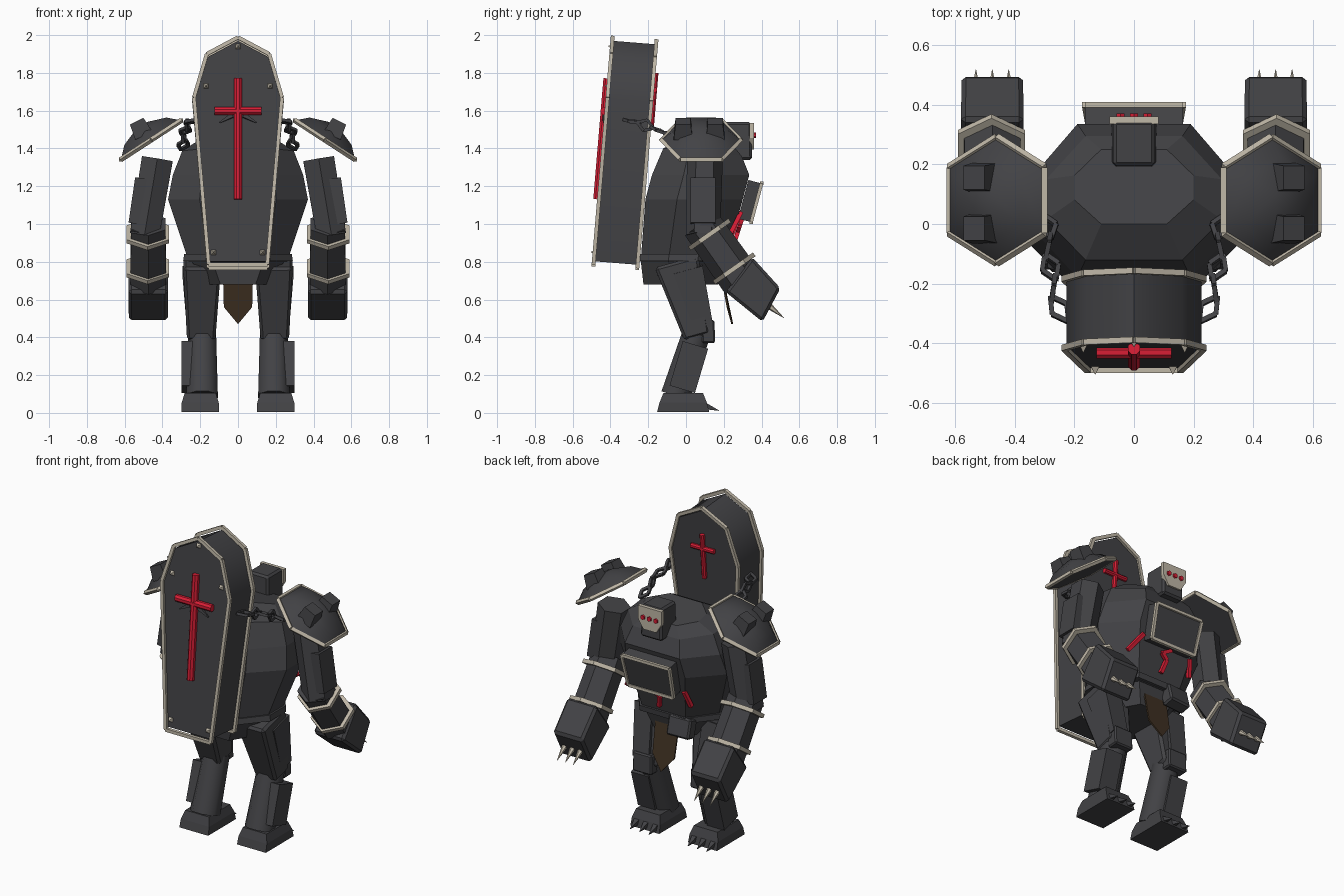
import bpy, bmesh, math
from mathutils import Vector as V

if "Cube" in bpy.data.objects:
    bpy.data.objects.remove(bpy.data.objects["Cube"])


def material(name, col):
    m = bpy.data.materials.new(name)
    m.diffuse_color = (*col, 1)
    m.use_nodes = True
    m.node_tree.nodes["Principled BSDF"].inputs["Base Color"].default_value = m.diffuse_color
    return m


IRON = material("dark iron", (0.055, 0.055, 0.06))
BONE = material("bone trim", (0.53, 0.48, 0.39))
RED = material("blood red", (0.7, 0.013, 0.036))
BROWN = material("brown leather", (0.05, 0.03, 0.016))


def build(name, mat, lofts, mirror=False, bevel=0, smooth=False):
    """One object from several capped lofts, each a list of rings."""
    bm = bmesh.new()
    for rings in lofts:
        rows = [[bm.verts.new(p) for p in r] for r in rings]
        n = len(rows[0])
        for a, b in zip(rows, rows[1:]):
            for i in range(n):
                bm.faces.new((a[i], a[(i + 1) % n], b[(i + 1) % n], b[i]))
        bm.faces.new(rows[0][::-1])
        bm.faces.new(rows[-1])
    bmesh.ops.recalc_face_normals(bm, faces=bm.faces[:])
    me = bpy.data.meshes.new(name)
    bm.to_mesh(me)
    bm.free()
    me.materials.append(mat)
    ob = bpy.data.objects.new(name, me)
    bpy.context.collection.objects.link(ob)
    if smooth:
        bpy.ops.object.select_all(action='DESELECT')
        bpy.context.view_layer.objects.active = ob
        ob.select_set(True)
        bpy.ops.object.shade_smooth_by_angle(angle=math.radians(50))
    if bevel:
        b = ob.modifiers.new("bevel", 'BEVEL')
        b.width, b.segments = bevel, 1
    if mirror:
        ob.modifiers.new("mirror", 'MIRROR')
    return ob


def tube(p, q, r0, r1=None, n=4):
    """Prism from p to q; r is a half width, or a (sideways, other) pair."""
    p, q = V(p), V(q)
    a = (q - p).normalized()
    x = V((1, 0, 0)) if abs(a.x) < 0.95 else V((0, 1, 0))
    u = (x - a * x.dot(a)).normalized()
    w = a.cross(u)
    k = math.sqrt(2) if n == 4 else 1
    rings = []
    for c, r in ((p, r0), (q, r0 if r1 is None else r1)):
        ru, rv = r if isinstance(r, tuple) else (r, r)
        t = [(i + 0.5) * 2 * math.pi / n for i in range(n)]
        rings.append([c + k * (u * ru * math.cos(s) + w * rv * math.sin(s)) for s in t])
    return rings


def frame(pts, w):
    return [tube(p, q, w) for p, q in zip(pts, pts[1:] + pts[:1])]


def octagon(z, hx, y0, y1, tilt=0):
    c, h = (y0 + y1) / 2, (y1 - y0) / 2
    xy = [(1, .3), (.55, 1), (-.55, 1), (-1, .3), (-1, -.35), (-.55, -1), (.55, -1), (1, -.35)]
    return [(x * hx, c + y * h, z - tilt * y * h) for x, y in xy]


# Torso, belt and pelvis
build("torso", IRON, [[octagon(.80, .26, -.24, .21), octagon(1.13, .37, -.215, .30),
                       octagon(1.26, .345, -.18, .335), octagon(1.38, .295, -.12, .295, .1),
                       octagon(1.44, .20, 0, .25, .2)]])
build("belt", IRON, [[octagon(.805, .29, -.25, .23), octagon(.84, .285, -.245, .235)]])
build("pelvis", IRON, [[octagon(.68, .17, -.225, .17), octagon(.81, .25, -.24, .21)]])
build("hip_pouch", IRON, [tube((-.12, .18, .765), (-.125, .255, .785), (.075, .06))], bevel=.01)
build("loincloth", BROWN, [[[(-.08, y, .75), (.08, y, .75), (.075, y + .035, .56),
                             (0, y + .06, .47), (-.075, y + .035, .56)] for y in (.18, .19)]])

# Chest plate with frame
chest = [V((-.165, .40, 1.215)), V((.165, .40, 1.215)), V((.155, .345, 1.01)), V((-.155, .345, 1.01))]
build("chest_plate", IRON, [[[p + V((0, -.07, .018)) for p in chest], chest]])
build("chest_frame", BONE, frame(chest, .009))

# Red gashes on the belly
gashes = [[(.17, .29, 1.06), (.245, .235, .95)], [(-.03, .295, 1.02), (.03, .285, .99)],
          [(.03, .285, .99), (-.01, .275, .96)], [(-.01, .275, .96), (.01, .25, .88)],
          [(-.18, .275, 1.03), (-.205, .24, .93)]]
build("gashes", RED, [tube(p, q, .011) for p, q in gashes])

# Head, mask and eyes
build("head", IRON, [tube((0, .27, 1.34), (0, .27, 1.54), (.075, .08), (.07, .075))], bevel=.012)
mask = [(-.082, 1.535), (.082, 1.535), (.082, 1.455), (.045, 1.395), (-.045, 1.395), (-.082, 1.455)]
build("mask", BONE, [[[(x, y, z) for x, z in mask] for y in (.335, .36)]])
build("eyes", RED, [tube((x, .35, 1.47), (x, .37, 1.47), .015, n=6) for x in (-.045, 0, .045)])


# Coffin, leaning with its front face at depth 0 and its back at depth .24
def coffin(x, z, d):
    return V((x, -.49 + (z - .78) * .084 + d, z - d * .08))


right = [(.165, 1.90), (.233, 1.67), (.155, .785)]
outline = [(0, 1.988)] + right + [(-x, z) for x, z in reversed(right)]


def coffin_ring(d, k=1.0):
    return [coffin(x * k, 1.38 + (z - 1.38) * k, d) for x, z in outline]


build("coffin", IRON, [[coffin_ring(.005, .97), coffin_ring(.232, .97)]], smooth=True)
build("coffin_trim", BONE, frame(coffin_ring(0), .01) + frame(coffin_ring(.232), .01))
build("coffin_studs", BONE, [tube(coffin(x, z, .01), coffin(x, z, -.02), .016, .001)
                             for x, z in [(0, 1.94), (.17, 1.73), (-.17, 1.73), (.13, .85), (-.13, .85)]])
for name, d, top, low, mid, arm, w in (("front_cross", -.01, 1.77, 1.13, 1.597, .125, .022),
                                       ("back_cross", .243, 1.82, 1.54, 1.73, .08, .015)):
    build(name, RED, [tube(coffin(0, low, d), coffin(0, top, d), w, n=8),
                      tube(coffin(-arm, mid, d), coffin(arm, mid, d), w, n=8)])
build("cross_thorns", IRON, [tube(coffin(s * .03, 1.575, -.005), coffin(s * .1, 1.535, -.01), .012, .003)
                             for s in (-1, 1)])

# Chains from coffin to shoulders
path = [V((.225, -.32, 1.55)), V((.275, -.25, 1.535)), V((.265, -.18, 1.51)),
        V((.295, -.11, 1.48)), V((.28, -.04, 1.44)), V((.30, .02, 1.40))]
links = []
for i, (p, q) in enumerate(zip(path, path[1:])):
    a = (q - p).normalized()
    side = a.cross(V((0, 0, 1))).normalized()
    if i % 2:
        side = a.cross(side)
    m = (p + q) / 2
    links += frame([p - a * .01, m + side * .03, q + a * .01, m - side * .03], .008)
build("chain", IRON, links, mirror=True)

# Shoulder guards: tilted hexagonal domes with rims and blocks
slope = math.radians(33)
U, N = V((math.cos(slope), 0, -math.sin(slope))), V((math.sin(slope), 0, math.cos(slope)))


def guard(u, v, n):
    return V((.46, .08, 1.445)) + U * u + V((0, v, 0)) + N * n


hexa = [(-.19, .11), (0, .21), (.19, .11), (.19, -.11), (0, -.21), (-.19, -.11)]
build("shoulder_guard", IRON, [[[guard(u * k, v * k, n) for u, v in hexa]
                                for k, n in ((.99, -.01), (1, 0), (.7, .055), (.2, .09))]],
      mirror=True, smooth=True)
build("shoulder_trim", BONE, frame([guard(u, v, 0) for u, v in hexa], .01), mirror=True)
build("shoulder_blocks", IRON, [tube(guard(.02, v, .04), guard(.01, v, .125), .05, .04)
                                for v in (-.095, .075)], mirror=True)

# Arms
build("upper_arm", IRON, [tube((.427, .10, 1.345), (.495, .09, .94), (.095, .095), (.09, .09), 6)], mirror=True)
build("arm_plate", IRON, [tube((.495, .09, 1.24), (.53, .09, 1.0), (.05, .065))], mirror=True)
build("forearm", IRON, [tube((.475, .08, 1.0), (.475, .30, .69), .105, .11, 6)], mirror=True)
build("arm_bands", BONE, [tube((.478, y - .007, z + .01), (.478, y + .007, z - .01), .13, n=6)
                          for y, z in ((.125, .945), (.255, .765))], mirror=True)
build("hand", IRON, [[[(.37, .21, .64), (.58, .21, .64), (.58, .35, .825), (.37, .35, .825)],
                      [(.372, .405, .482), (.578, .405, .482), (.578, .50, .66), (.372, .50, .66)]]],
      mirror=True, bevel=.015)
build("hand_claws", BONE, [tube((x, .435, .57), (x, .518, .503), .019, .001, 6)
                           for x in (.42, .475, .53)], mirror=True)

# Legs
build("thigh", IRON, [tube((.19, -.05, .80), (.195, .06, .40), (.10, .12), (.075, .07))], mirror=True, bevel=.015)
build("thigh_plate", IRON, [tube((.235, .01, .76), (.215, .095, .45), (.06, .08), (.055, .05))], mirror=True)
build("knee_plate", IRON, [tube((.20, .115, .49), (.20, .12, .37), (.065, .035))], mirror=True, bevel=.008)
build("shin", IRON, [tube((.19, .055, .42), (.19, -.055, .09), (.08, .08), (.09, .085), 8)],
      mirror=True, smooth=True)
build("calf_plate", IRON, [tube((.24, .05, .36), (.24, -.02, .125), (.06, .07))], mirror=True)
build("foot", IRON, [tube((.20, -.015, .005), (.20, -.015, .055), (.10, .138), (.098, .125)),
                     tube((.20, -.015, .055), (.20, -.015, .105), (.098, .125), (.082, .105))], mirror=True)
build("toe_claws", IRON, [tube((x, .09, .04), (x, .175, .012), .02, .001)
                          for x in (.135, .2, .265)], mirror=True)
